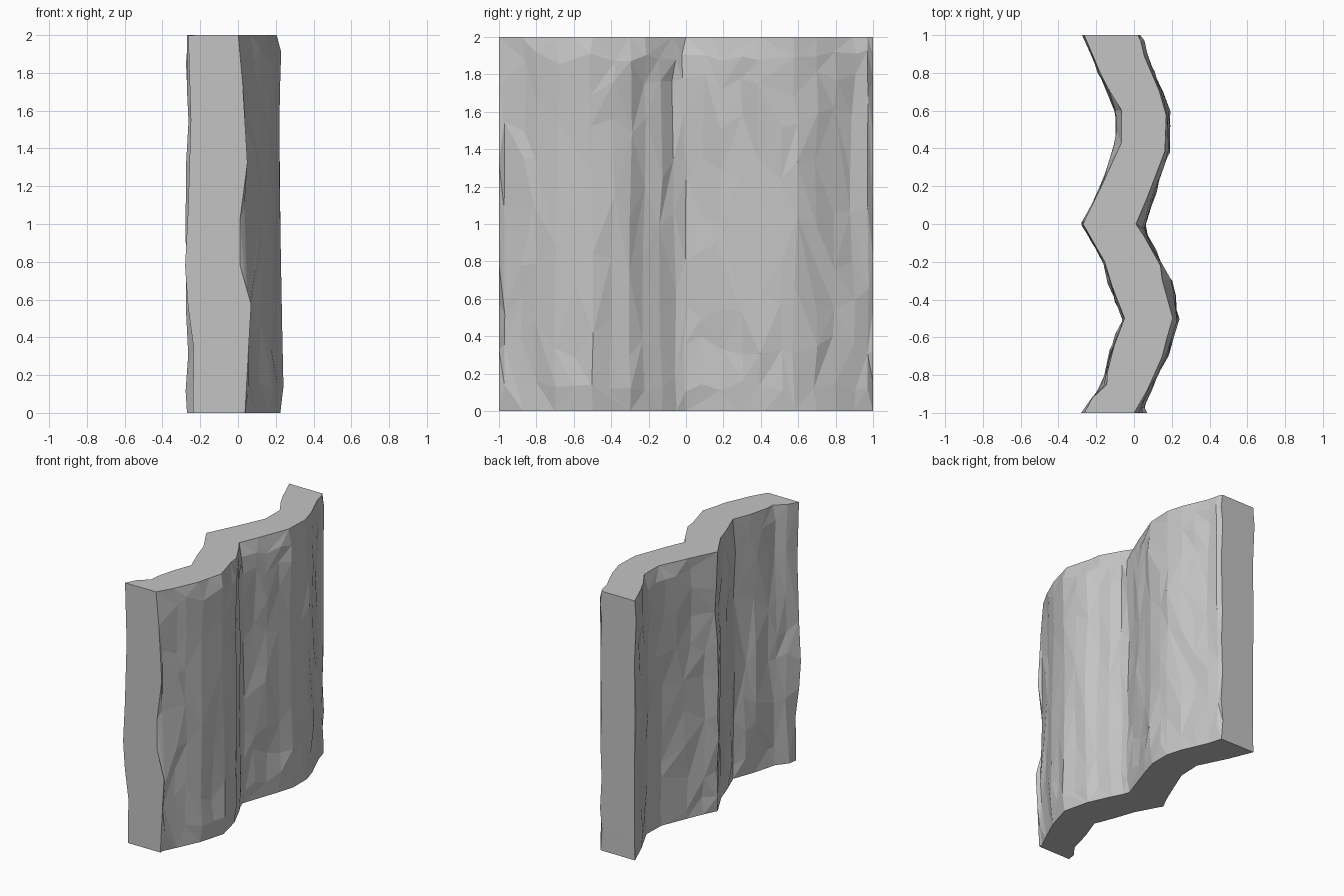
import bpy, bmesh, random
from mathutils import Vector

if "Cube" in bpy.data.objects:
    bpy.data.objects.remove(bpy.data.objects["Cube"])

random.seed(5)

# Rim profiles seen from above, as (y, x, bulge); bulge = how far the rough face swells past the rim
RIGHT = [(-1, .0, 0), (-.97, .02, .035), (-.88, .07, .025), (-.8, .105, .025), (-.7, .15, .03), (-.6, .175, .035),
         (-.5, .205, .04), (-.4, .18, .045), (-.3, .15, .055), (-.22, .14, .005), (-.13, .09, .02),
         (-.05, .045, .025), (0, .01, .06), (.1, .055, .04), (.2, .09, .04), (.3, .13, .03),
         (.4, .165, .025), (.5, .17, .025), (.58, .17, .02), (.7, .135, .02), (.8, .09, .02),
         (.9, .05, .015), (.97, .035, .015), (1, .02, .01)]
LEFT = [(-1, -.26, 0), (-.92, -.22, 0), (-.85, -.145, .035), (-.78, -.14, .01), (-.68, -.115, .005), (-.6, -.09, .005),
        (-.5, -.05, .005), (-.4, -.09, 0), (-.3, -.125, .005), (-.2, -.155, .01), (-.1, -.215, 0),
        (0, -.27, 0), (.1, -.22, 0), (.2, -.17, .01), (.3, -.13, .02), (.42, -.07, .035),
        (.5, -.065, .035), (.6, -.065, .035), (.7, -.13, .005), (.8, -.18, .005), (.9, -.22, 0),
        (1, -.265, 0)]
ROWS = [0, .13, .33, .55, .8, 1.05, 1.3, 1.55, 1.75, 1.9, 2]
# Outline of the front end, row by row
END_RIGHT = [.04, .04, .055, .07, .01, .01, .05, .035, .025, .01, 0]
END_LEFT = [-.24, -.235, -.235, -.265, -.28, -.265, -.26, -.25, -.255, -.26, -.27]


def rough_column(y, x, bulge, side):
    """One vertical column of points, wandering in and out up the wall."""
    col, wander, drift = [], 0, 0
    end = abs(y) == 1
    for j, z in enumerate(ROWS):
        rim = z in (0, 2)
        wander = .3 * wander + random.uniform(-.011, .011)
        drift = .6 * drift + random.uniform(-.014, .014)
        px = x + side * (bulge * .7 + wander)
        if z == 2:
            px = x
        elif z == 0:
            px = x + side * bulge * .5
        if y == -1:
            px = (END_RIGHT if side > 0 else END_LEFT)[j]
        near_end = abs(y) > .95
        py = y if (rim or near_end) else y + drift
        pz = z if rim else z + random.uniform(-.05, .05) * (.6 if z in (.13, 1.9) or end else 1.5)
        col.append(Vector((px, py, pz)))
    return col


# Loop of columns: along the right face, back along the left face
cols = [rough_column(y, x, b, 1) for y, x, b in RIGHT]
cols += [rough_column(y, x, b, -1) for y, x, b in reversed(LEFT)]

bm = bmesh.new()
grid = [[bm.verts.new(p) for p in col] for col in cols]
n, m = len(grid), len(ROWS)
for i in range(n):
    a, b = grid[i], grid[(i + 1) % n]
    for j in range(m - 1):
        # Mixed diagonals for chipped facets
        if random.random() < .5:
            bm.faces.new((a[j], b[j], b[j + 1]))
            bm.faces.new((a[j], b[j + 1], a[j + 1]))
        else:
            bm.faces.new((a[j], b[j], a[j + 1]))
            bm.faces.new((b[j], b[j + 1], a[j + 1]))

# Flat top and bottom caps
bm.faces.new([c[-1] for c in grid])
bm.faces.new([c[0] for c in reversed(grid)])
bmesh.ops.recalc_face_normals(bm, faces=bm.faces)

mesh = bpy.data.meshes.new("cliff_wall")
bm.to_mesh(mesh)
bm.free()
wall = bpy.data.objects.new("cliff_wall", mesh)
bpy.context.collection.objects.link(wall)

# Merge small facets into larger, irregular chips
chips = wall.modifiers.new("chips", 'DECIMATE')
chips.ratio = .7

# Plain stone grey
stone = bpy.data.materials.new("stone grey")
stone.diffuse_color = (.55, .55, .55, 1)
stone.use_nodes = True
stone.node_tree.nodes["Principled BSDF"].inputs["Base Color"].default_value = stone.diffuse_color
mesh.materials.append(stone)
